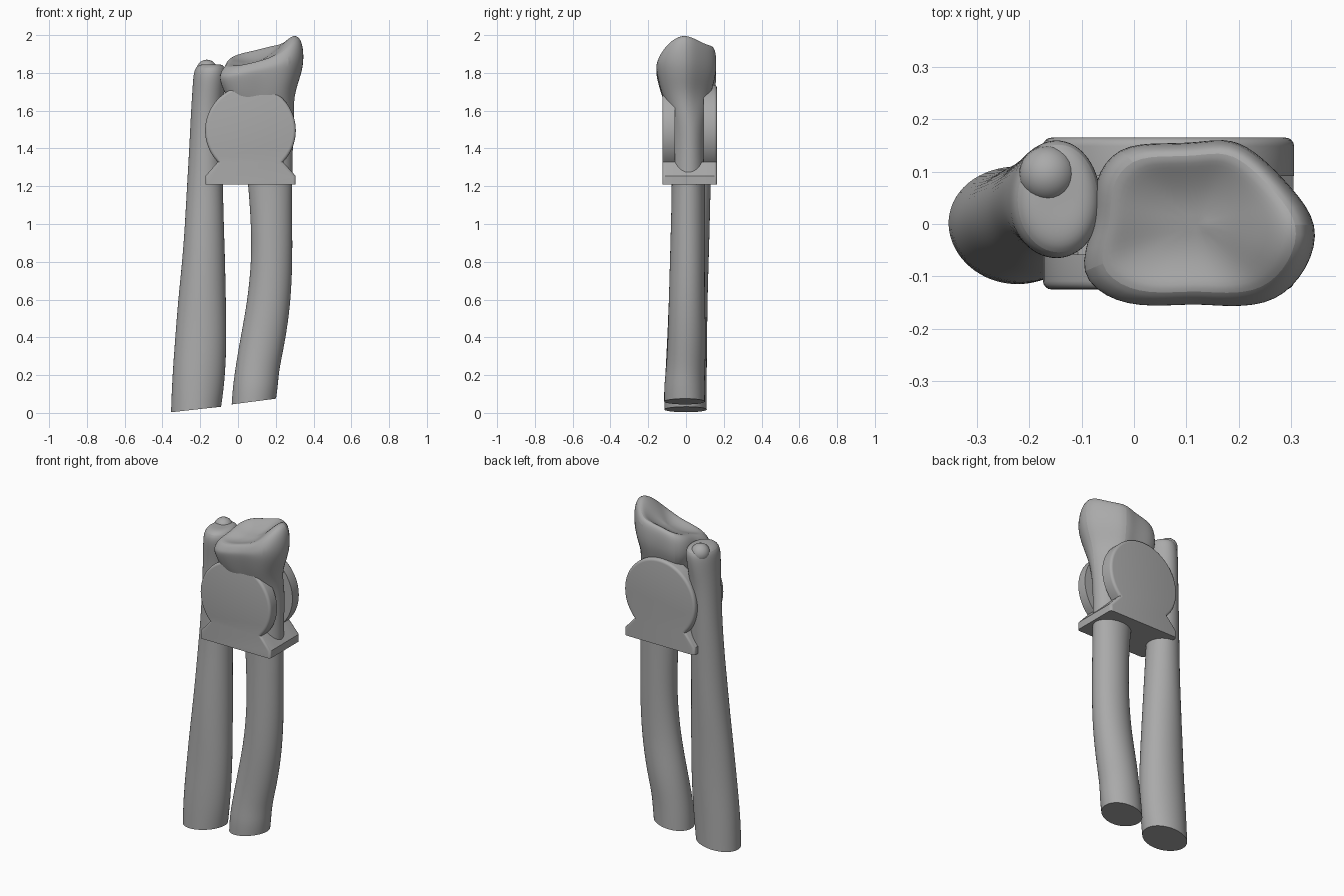
import bpy, bmesh
from math import sin, cos, pi, exp, radians

old = bpy.data.objects.get("Cube")
if old:
    bpy.data.objects.remove(old, do_unlink=True)

grey = bpy.data.materials.new("matte grey")
grey.use_nodes = True
grey.diffuse_color = (0.4, 0.4, 0.4, 1)
grey.node_tree.nodes["Principled BSDF"].inputs["Base Color"].default_value = (0.4, 0.4, 0.4, 1)
N = 16


def finish(bm, name, angle=40):
    bmesh.ops.recalc_face_normals(bm, faces=bm.faces[:])
    mesh = bpy.data.meshes.new(name)
    bm.to_mesh(mesh)
    bm.free()
    mesh.materials.append(grey)
    obj = bpy.data.objects.new(name, mesh)
    bpy.context.collection.objects.link(obj)
    bpy.context.view_layer.objects.active = obj
    bpy.ops.object.select_all(action='DESELECT')
    obj.select_set(True)
    bpy.ops.object.shade_smooth_by_angle(angle=radians(angle))
    return obj


def oval(x0, x1, y0, y1, z, slope=0):
    """Slightly lumpy oval ring spanning the given box, tilted along x."""
    ring = []
    for i in range(N):
        a = 2 * pi * i / N
        k = 1.025 + 0.012 * sin(3 * a + 9 * z) + 0.01 * sin(17 * z + a)
        dx = (x1 - x0) / 2 * k * cos(a)
        dy = (y1 - y0) / 2 * k * sin(a)
        ring.append(((x0 + x1) / 2 + dx, (y0 + y1) / 2 + dy, z + slope * dx))
    return ring


def loft(name, rings):
    """Skin the rings, close both ends and smooth; the bottom cut stays sharp."""
    bm = bmesh.new()
    loops = [[bm.verts.new(p) for p in r] for r in rings]
    for a, b in zip(loops, loops[1:]):
        for i in range(N):
            j = (i + 1) % N
            bm.faces.new((a[i], a[j], b[j], b[i]))
    bm.faces.new(loops[0])
    bm.faces.new(loops[-1])
    crease = bm.edges.layers.float.new("crease_edge")
    for i in range(N):
        bm.edges.get((loops[0][i], loops[0][(i + 1) % N]))[crease] = 1
    obj = finish(bm, name)
    sub = obj.modifiers.new("smooth", 'SUBSURF')
    sub.levels = sub.render_levels = 2
    return obj


# Inner bone: curved shaft
shaft = [oval(*r) for r in (
    (-0.035, 0.20, -0.115, 0.10, 0.06, 0.13),
    (-0.03, 0.21, -0.115, 0.10, 0.14, 0.1),
    (-0.015, 0.217, -0.105, 0.10, 0.23),
    (0.01, 0.25, -0.098, 0.105, 0.38),
    (0.05, 0.28, -0.09, 0.10, 0.58),
    (0.07, 0.287, -0.085, 0.10, 0.8),
    (0.07, 0.287, -0.08, 0.10, 1.0),
    (0.055, 0.287, -0.075, 0.10, 1.2),
    (0.035, 0.29, -0.075, 0.10, 1.4),
    (0.0, 0.295, -0.085, 0.11, 1.55))]

# Inner bone: flared wide end with a dished top and one raised corner
outline = (0.235, 0.19, 0.177, 0.178, 0.153, 0.165, 0.212, 0.214,
           0.19, 0.25, 0.215, 0.168, 0.15, 0.17, 0.212, 0.228)


def flare(scale, z, tilt):
    return [(0.12 + scale * r * cos(a), scale * r * sin(a), z + tilt * scale * r * cos(a))
            for r, a in ((r, 2 * pi * i / N) for i, r in enumerate(outline))]


def top(scale, drop):
    ring = []
    for x, y, _ in flare(scale, 0, 0):
        peak = 0.085 * exp(-((x - 0.29) ** 2 + (y + 0.03) ** 2) / 0.009)
        ring.append((x, y, 1.867 + 0.22 * x + 0.25 * y + peak - drop))
    return ring


loft("inner_bone", shaft + [
    flare(0.78, 1.66, 0.1), flare(0.93, 1.74, 0.15), flare(1.03, 1.81, 0.2),
    top(1.0, 0.025), top(0.86, -0.008), top(0.66, 0.008), top(0.4, 0.025), top(0.15, 0.03)])

# Outer bone: nearly straight shaft with a rounded head
loft("outer_bone", [oval(*r) for r in (
    (-0.355, -0.09, -0.115, 0.11, 0.018, 0.11),
    (-0.35, -0.07, -0.11, 0.11, 0.18),
    (-0.332, -0.06, -0.10, 0.11, 0.4),
    (-0.315, -0.063, -0.09, 0.115, 0.6),
    (-0.297, -0.07, -0.08, 0.12, 0.8),
    (-0.28, -0.075, -0.065, 0.125, 1.0),
    (-0.27, -0.08, -0.05, 0.13, 1.2),
    (-0.257, -0.085, -0.045, 0.135, 1.4),
    (-0.25, -0.085, -0.045, 0.14, 1.6),
    (-0.24, -0.07, -0.06, 0.155, 1.72),
    (-0.235, -0.06, -0.07, 0.16, 1.79),
    (-0.225, -0.065, -0.06, 0.155, 1.83),
    (-0.195, -0.09, -0.025, 0.12, 1.847),
    (-0.16, -0.12, 0.03, 0.07, 1.845))])

# Small knob on the back of the outer bone head
bm = bmesh.new()
bmesh.ops.create_uvsphere(bm, u_segments=24, v_segments=12, radius=0.055)
bmesh.ops.translate(bm, verts=bm.verts[:], vec=(-0.165, 0.095, 1.815))
finish(bm, "head_knob", 60)


# Clamp: two round cheeks on a solid chamfered base
def plate(name, profile, y0, y1, outer_y=None):
    bm = bmesh.new()
    face = bm.faces.new([bm.verts.new((x, y0, z)) for x, z in profile])
    ext = bmesh.ops.extrude_face_region(bm, geom=[face])
    moved = [v for v in ext["geom"] if isinstance(v, bmesh.types.BMVert)]
    bmesh.ops.translate(bm, verts=moved, vec=(0, y1 - y0, 0))
    if outer_y is not None:
        rim = [e for e in bm.edges if all(abs(v.co.y - outer_y) < 1e-4 for v in e.verts)
               and max(v.co.z for v in e.verts) > 1.22]
        bmesh.ops.bevel(bm, geom=rim, offset=0.016, segments=4, profile=0.5, affect='EDGES')
    return finish(bm, name, 35)


foot = [(-0.172, 1.255), (-0.172, 1.21), (0.305, 1.21), (0.305, 1.255)]
arc = [(0.066 + 0.24 * cos(radians(a)), 1.495 + 0.24 * sin(radians(a)))
       for a in range(-44, 225, 4)]
plate("front_cheek", foot + arc, -0.125, -0.058, -0.125)
plate("back_cheek", foot + arc, 0.092, 0.165, 0.165)
plate("clamp_base", foot + [arc[0], arc[-1]], -0.06, 0.094)
